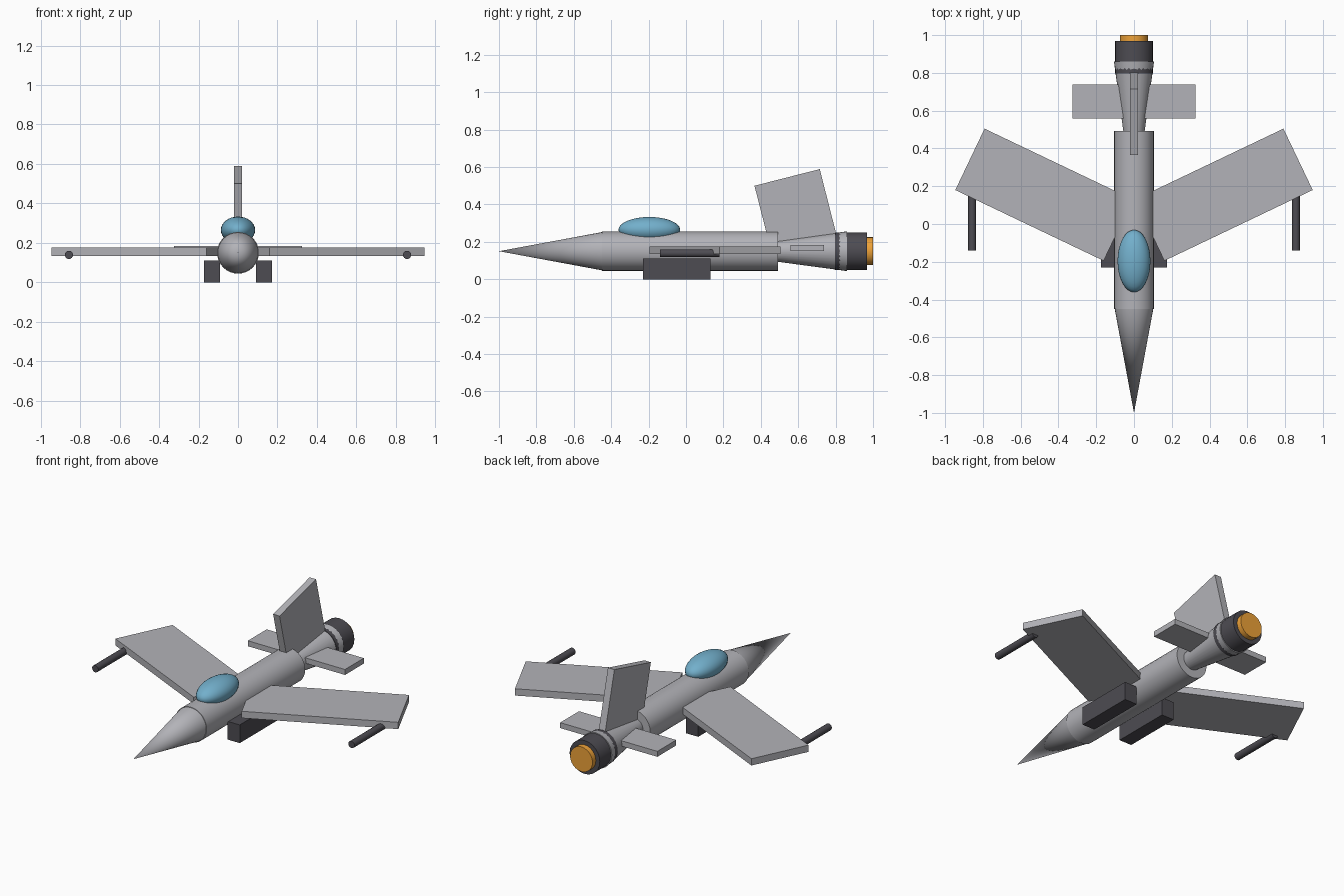
import bpy
from math import radians, pi

if "Cube" in bpy.data.objects:
    bpy.data.objects.remove(bpy.data.objects["Cube"])


def material(name, rgb):
    m = bpy.data.materials.new(name)
    m.diffuse_color = (*rgb, 1)
    m.use_nodes = True
    m.node_tree.nodes["Principled BSDF"].inputs["Base Color"].default_value = m.diffuse_color
    return m


HULL = material("hull_grey", (0.45, 0.45, 0.48))
DARK = material("dark_grey", (0.075, 0.072, 0.085))
GLASS = material("blue_glass", (0.17, 0.43, 0.60))
GLOW = material("orange_glow", (0.85, 0.36, 0.04))


def finish(name, mat, smooth=True):
    ob = bpy.context.object
    ob.name = name
    ob.data.materials.append(mat)
    if smooth:
        bpy.ops.object.shade_smooth_by_angle(angle=radians(35))
    return ob


def tube(name, mat, y0, y1, r0, r1, x=0, z=0.15, sides=32):
    """Round part along y, radius r0 at y0 and r1 at y1."""
    bpy.ops.mesh.primitive_cone_add(
        vertices=sides, radius1=r1, radius2=r0, depth=y1 - y0,
        location=(x, (y0 + y1) / 2, z), rotation=(pi / 2, 0, 0))
    return finish(name, mat)


def box(name, mat, centre, size, rotation=(0, 0, 0)):
    bpy.ops.mesh.primitive_cube_add(size=1, location=centre, rotation=rotation)
    bpy.context.object.scale = size
    bpy.ops.object.transform_apply(location=False, rotation=False, scale=True)
    return finish(name, mat, smooth=False)


# Body, nose and flared tail
tube("fuselage", HULL, -0.45, 0.492, 0.105, 0.105)
tube("nose_cone", HULL, -1.0, -0.45, 0.0, 0.102)
tube("tail_cone", HULL, 0.42, 0.86, 0.047, 0.106)

# Engine nozzle and exhaust
tube("nozzle", DARK, 0.797, 0.968, 0.101, 0.101, sides=24)
tube("exhaust_glow", GLOW, 0.93, 1.0, 0.075, 0.075, sides=24)

# Canopy
bpy.ops.mesh.primitive_uv_sphere_add(segments=32, ring_count=16, radius=1,
                                     location=(0, -0.196, 0.265))
bpy.context.object.scale = (0.087, 0.165, 0.068)
bpy.ops.object.transform_apply(location=False, rotation=False, scale=True)
finish("canopy", GLASS)

# Mirrored swept wings, intakes and wing tip rods
for side, s in (("right", 1), ("left", -1)):
    box(f"{side}_wing", HULL, (0.476 * s, 0.155, 0.155), (0.87, 0.36, 0.041),
        (0, 0, radians(25.5) * s))
    box(f"{side}_intake", DARK, (0.132 * s, -0.05, 0.055), (0.083, 0.362, 0.11))
    tube(f"{side}_wing_rod", DARK, -0.14, 0.18, 0.021, 0.021,
         x=0.857 * s, z=0.139, sides=16)

# Tail surfaces
box("tailplane", HULL, (0, 0.648, 0.168), (0.65, 0.18, 0.033))
box("tail_fin", HULL, (0, 0.585, 0.370), (0.043, 0.36, 0.36), (radians(14.3), 0, 0))
